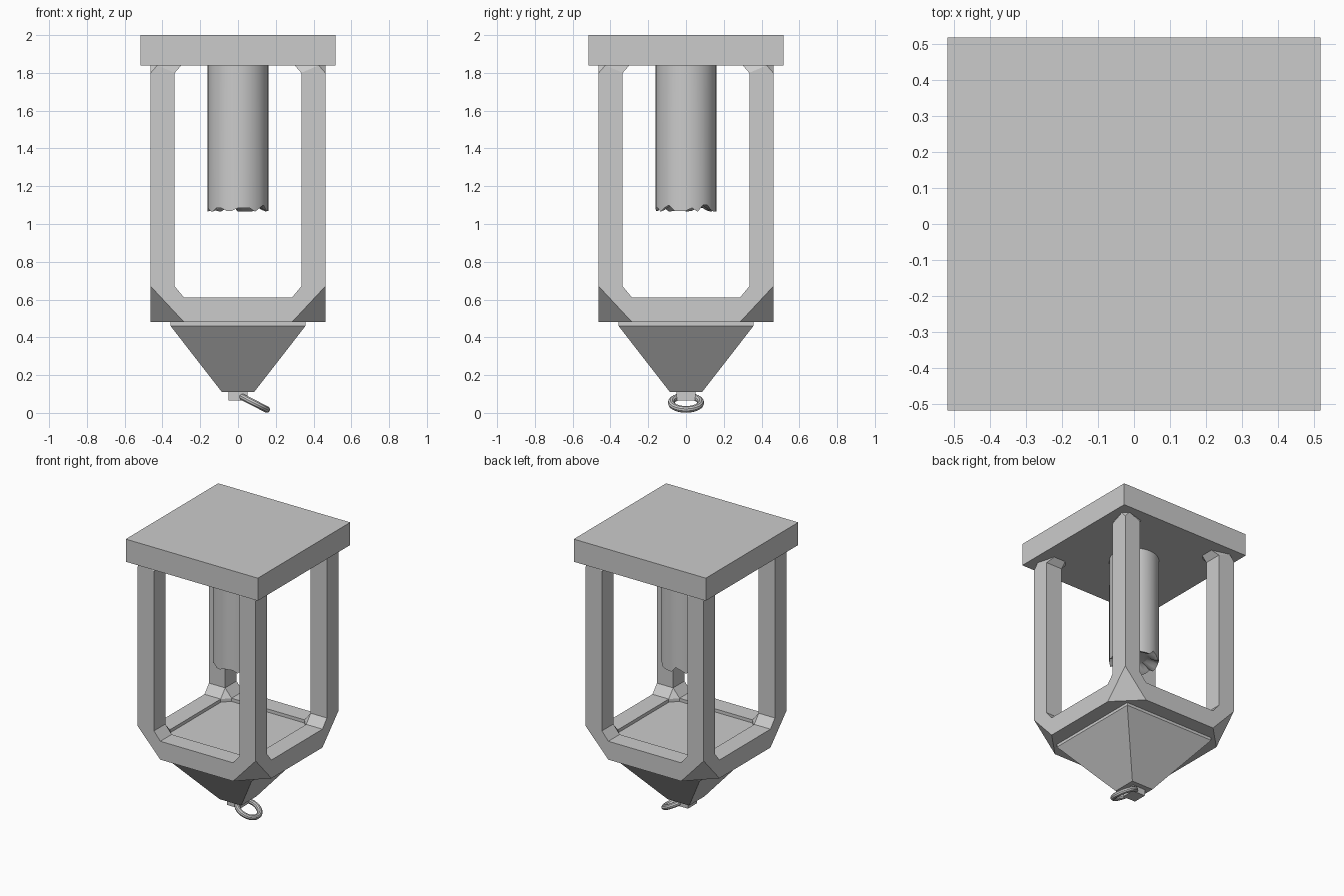
import bpy, bmesh, math, random
from mathutils import Matrix

if "Cube" in bpy.data.objects:
    bpy.data.objects.remove(bpy.data.objects["Cube"])

random.seed(4)


def new_obj(name, bm):
    bmesh.ops.recalc_face_normals(bm, faces=bm.faces[:])
    me = bpy.data.meshes.new(name)
    bm.to_mesh(me)
    bm.free()
    ob = bpy.data.objects.new(name, me)
    bpy.context.collection.objects.link(ob)
    return ob


def hull(name, pts):
    bm = bmesh.new()
    vs = [bm.verts.new(p) for p in pts]
    bmesh.ops.convex_hull(bm, input=vs)
    bmesh.ops.dissolve_limit(bm, angle_limit=0.01, verts=bm.verts[:], edges=bm.edges[:])
    return new_obj(name, bm)


def square(h, z):
    return [(x, y, z) for x in (-h, h) for y in (-h, h)]


# square slab
hull("base_slab", square(0.517, 1.84) + square(0.517, 2.0))

# corner posts: straight shaft, flared top, chamfered lower corner
O, I, W, F = 0.462, 0.335, 0.285, 0.30
sect = [(I, I), (I, O), (O, O), (O, I)]
shaft = [(x, y, z) for x, y in sect for z in (0.67, 1.80)]
flare = [(x, y, 1.80) for x, y in sect] + [
    (F, I, 1.84), (I, F, 1.84), (F, O - 0.035, 1.84), (O - 0.035, F, 1.84),
    (O - 0.035, O, 1.84), (O, O - 0.035, 1.84)]
ends = [(W, I), (W, O), (I, W), (O, W)]
corner = [(x, y, 0.67) for x, y in sect] + [(x, y, z) for x, y in ends for z in (0.48, 0.61)]
for i, (sx, sy) in enumerate([(1, 1), (-1, 1), (-1, -1), (1, -1)]):
    for part, pts in (("post", shaft), ("post_flare", flare), ("frame_corner", corner)):
        hull(f"{part}_{i}", [(x * sx, y * sy, z) for x, y, z in pts])

# frame rails between the corners
for i in range(4):
    rail = hull(f"frame_rail_{i}", [(x, y, z) for x in (-W, W) for y in (-O, -I) for z in (0.48, 0.61)])
    rail.data.transform(Matrix.Rotation(i * math.pi / 2, 4, 'Z'))

# panel filling the frame, pyramid below it, and the stub
hull("frame_panel", square(0.334, 0.48) + square(0.334, 0.588))
hull("pyramid", square(0.357, 0.48) + square(0.357, 0.46) + square(0.085, 0.11))
hull("ring_stub", square(0.05, 0.065) + square(0.05, 0.115))

# candle with an uneven, hollowed end
bm = bmesh.new()
N = 32
wave = [1.065 + random.choice((0, 0.005, 0.02, 0.035)) for _ in range(N)]
rings = []
for r, z in ((0.162, 1.845), (0.162, None), (0.135, None), (0.09, 1.11)):
    rings.append([bm.verts.new((r * math.cos(2 * math.pi * k / N), r * math.sin(2 * math.pi * k / N),
                                z if z else wave[k] + (0.01 if r < 0.15 else 0))) for k in range(N)])
for a, b in zip(rings, rings[1:]):
    for k in range(N):
        bm.faces.new((a[k], a[(k + 1) % N], b[(k + 1) % N], b[k]))
bm.faces.new(rings[0])
bm.faces.new(rings[-1])
candle = new_obj("candle", bm)

# tilted hanging ring
bpy.ops.mesh.primitive_torus_add(major_segments=32, minor_segments=10, major_radius=0.078,
                                 minor_radius=0.018, location=(0.082, 0, 0.054),
                                 rotation=(0, math.radians(27), 0))
ring = bpy.context.object
ring.name = "hanging_ring"

for ob in (candle, ring):
    bpy.ops.object.select_all(action='DESELECT')
    ob.select_set(True)
    bpy.context.view_layer.objects.active = ob
    bpy.ops.object.shade_smooth_by_angle(angle=math.radians(35))
